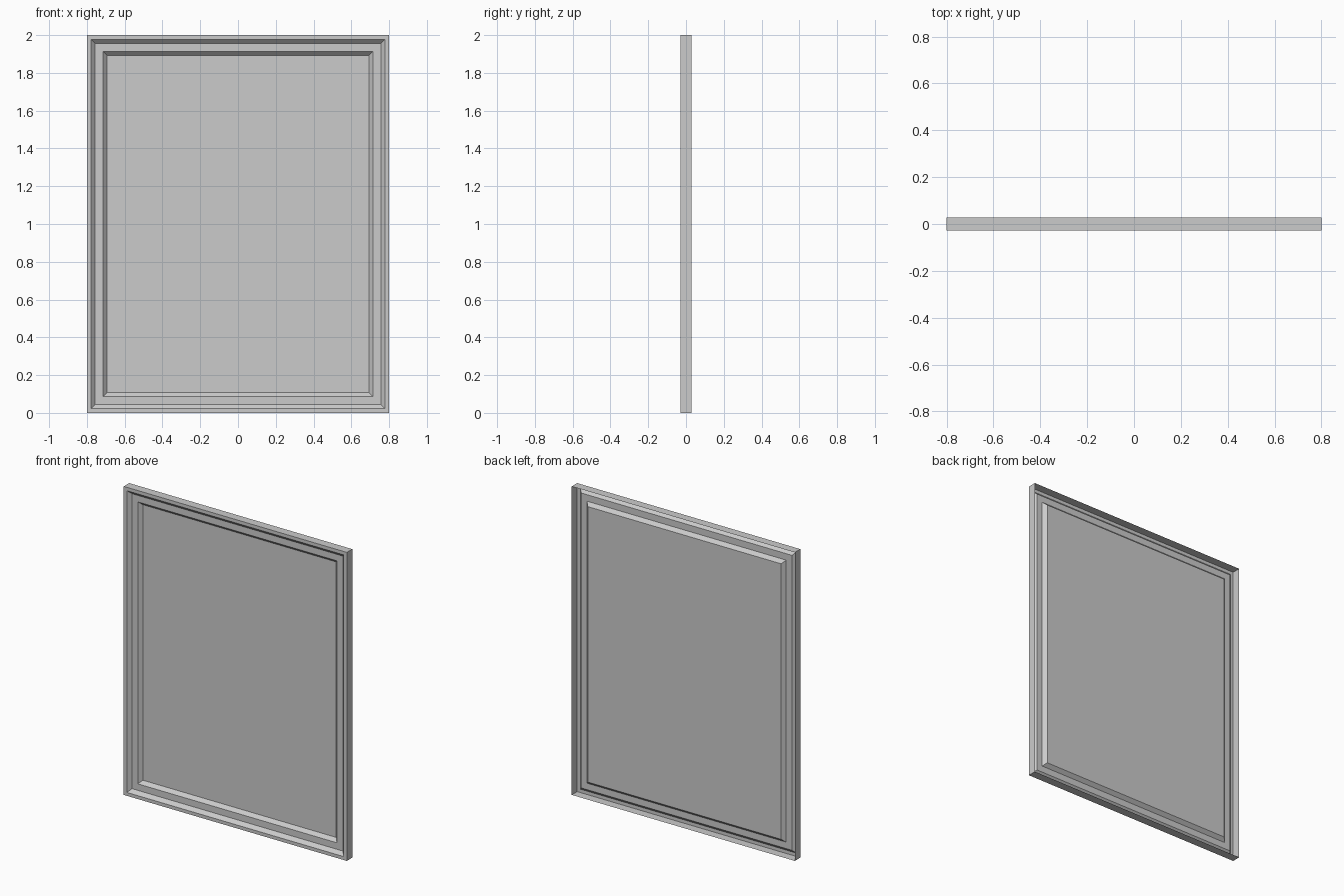
import bpy
import bmesh

if "Cube" in bpy.data.objects:
    bpy.data.objects.remove(bpy.data.objects["Cube"], do_unlink=True)

WIDTH, HEIGHT = 1.6, 2.0

# One plain grey for the whole model
grey = bpy.data.materials.new("plain grey")
grey.use_nodes = True
colour = (0.6, 0.6, 0.6, 1.0)
grey.diffuse_color = colour
grey.node_tree.nodes["Principled BSDF"].inputs["Base Color"].default_value = colour


def ring(bm, inset, y):
    """Rectangle of vertices set in from the outer edge, at depth y."""
    x = WIDTH / 2 - inset
    low, high = inset, HEIGHT - inset
    corners = ((-x, low), (x, low), (x, high), (-x, high))
    return [bm.verts.new((cx, y, cz)) for cx, cz in corners]


def finish(bm, name):
    mesh = bpy.data.meshes.new(name)
    bm.to_mesh(mesh)
    bm.free()
    mesh.materials.append(grey)
    bpy.context.collection.objects.link(bpy.data.objects.new(name, mesh))


# Cross-section of the sheet: inset from the outer edge, depth
FRONT, BACK = -0.028, 0.028
MIDDLE, PANEL = -0.006, 0.016
profile = [
    (0.0, BACK),        # back edge of the side flange
    (0.0, FRONT),       # front corner of the rim
    (0.022, FRONT),     # rim
    (0.044, MIDDLE),    # outer slope
    (0.086, MIDDLE),    # flat step
    (0.107, PANEL),     # inner slope
]

# Stepped frame, open at the back
bm = bmesh.new()
rings = [ring(bm, *point) for point in profile]
for outer, inner in zip(rings, rings[1:]):
    for i in range(4):
        j = (i + 1) % 4
        bm.faces.new((outer[i], outer[j], inner[j], inner[i]))
finish(bm, "stepped_frame")

# Flat sheet filling the frame
bm = bmesh.new()
bm.faces.new(ring(bm, *profile[-1]))
finish(bm, "centre_panel")
